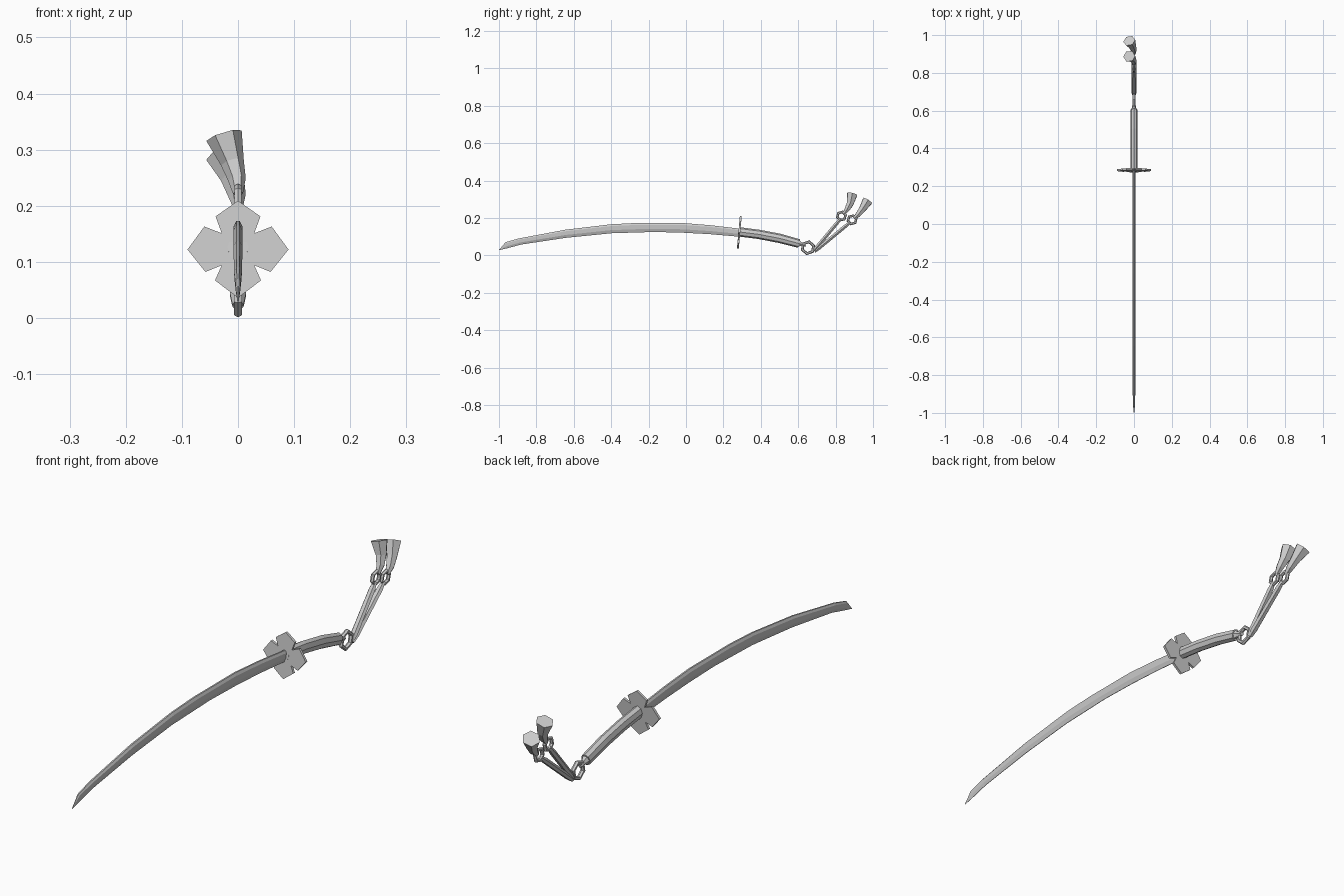
import bpy, bmesh, math
from mathutils import Vector

if "Cube" in bpy.data.objects:
    bpy.data.objects.remove(bpy.data.objects["Cube"])


def make_object(name, bm):
    bmesh.ops.recalc_face_normals(bm, faces=bm.faces)
    mesh = bpy.data.meshes.new(name)
    bm.to_mesh(mesh)
    bm.free()
    obj = bpy.data.objects.new(name, mesh)
    bpy.context.collection.objects.link(obj)
    return obj


def loft(name, rings):
    """Skin a list of equal-length point rings and cap both ends."""
    bm = bmesh.new()
    rows = [[bm.verts.new(p) for p in ring] for ring in rings]
    n = len(rows[0])
    for a, b in zip(rows, rows[1:]):
        for i in range(n):
            j = (i + 1) % n
            bm.faces.new((a[i], a[j], b[j], b[i]))
    bm.faces.new(rows[0])
    bm.faces.new(rows[-1])
    return make_object(name, bm)


def tube(name, path, radii, sides):
    """Faceted tube; each radius is (sideways, vertical)."""
    pts = [Vector(p) for p in path]
    rings = []
    for k, (p, (ru, rv)) in enumerate(zip(pts, radii)):
        t = (pts[min(k + 1, len(pts) - 1)] - pts[max(k - 1, 0)]).normalized()
        u = Vector((1, 0, 0))
        u = (u - t * u.dot(t)).normalized()
        v = t.cross(u)
        ang = [2 * math.pi * i / sides for i in range(sides)]
        rings.append([p + u * ru * math.cos(a) + v * rv * math.sin(a) for a in ang])
    return loft(name, rings)


def link(name, y, z, major, minor, spin):
    """Low-poly chain ring lying in the side plane."""
    bm = bmesh.new()
    rows = []
    for i in range(6):
        a = spin + i * math.pi / 3
        row = []
        for j in range(6):
            b = j * math.pi / 3
            r = major + minor * math.cos(b)
            row.append(bm.verts.new((minor * math.sin(b), y + r * math.cos(a), z + r * math.sin(a))))
        rows.append(row)
    for i in range(6):
        a, b = rows[i], rows[(i + 1) % 6]
        for j in range(6):
            k = (j + 1) % 6
            bm.faces.new((a[j], a[k], b[k], b[j]))
    return make_object(name, bm)


# Curved blade: spine point and edge point at each station
stations = [((-0.998, 0.031), (-1.0, 0.027)), ((-0.965, 0.07), (-0.955, 0.038)),
            ((-0.895, 0.09), (-0.88, 0.058)), ((-0.645, 0.137), (-0.64, 0.094)),
            ((-0.40, 0.166), (-0.40, 0.118)), ((-0.265, 0.173), (-0.17, 0.125)),
            ((-0.02, 0.173), (-0.015, 0.121)), ((0.13, 0.161), (0.13, 0.113)),
            ((0.285, 0.143), (0.28, 0.10))]
section = [(0.003, 0), (0.008, 0.2), (0.007, 0.65), (0.001, 1),
           (-0.001, 1), (-0.007, 0.65), (-0.008, 0.2), (-0.003, 0)]
rings = []
for k, (top, low) in enumerate(stations):
    w = (0.15, 0.6, 0.9)[k] if k < 3 else 1
    rings.append([(x * w, top[0] + (low[0] - top[0]) * f, top[1] + (low[1] - top[1]) * f)
                  for x, f in section])
loft("blade", rings)

# Four-petal guard, tilted to follow the blade
half = [(0, 0.087), (0.040, 0.059), (0.029, 0.029), (0.060, 0.041), (0.090, 0),
        (0.058, -0.040), (0.029, -0.028), (0.041, -0.055), (0, -0.086)]
outline = half + [(-x, z) for x, z in reversed(half[1:-1])]
loft("guard", [[(x, 0.285 + d + z * 0.09, 0.122 + z) for x, z in outline]
               for d in (-0.005, 0.005)])

# Handle and the neck on its end
tube("handle", [(0, 0.28, 0.126), (0, 0.39, 0.112), (0, 0.50, 0.091), (0, 0.605, 0.063)],
     [(0.019, 0.025)] * 3 + [(0.019, 0.023)], 8)
tube("handle_neck", [(0, 0.60, 0.064), (0, 0.618, 0.059), (0, 0.64, 0.052)],
     [(0.018, 0.021), (0.010, 0.011), (0.008, 0.008)], 6)

# Main ring, then two hanging rods with a ring and flared bell each
link("main_ring", 0.652, 0.041, 0.032, 0.0085, math.radians(20))
chains = [
    ((0.692, 0.035), (0.822, 0.190), (0.831, 0.210),
     [(0, 0.845, 0.222), (-0.002, 0.862, 0.247), (-0.010, 0.878, 0.277), (-0.025, 0.888, 0.325)]),
    ((0.700, 0.030), (0.872, 0.172), (0.888, 0.190),
     [(0, 0.900, 0.198), (-0.002, 0.921, 0.219), (-0.010, 0.944, 0.249), (-0.025, 0.970, 0.290)]),
]
for i, (start, end, ring, bell) in enumerate(chains, 1):
    s, e = Vector((0, *start)), Vector((0, *end))
    path = [s + (e - s) * f for f in (-0.07, 0.05, 0.9, 1.04)]
    tube(f"rod_{i}", path, [(0.010, 0.008), (0.014, 0.011), (0.013, 0.011), (0.008, 0.007)], 6)
    link(f"rod_ring_{i}", ring[0], ring[1], 0.023, 0.0075, math.radians(15))
    tube(f"bell_{i}", bell, [(0.009, 0.009), (0.016, 0.016), (0.021, 0.021), (0.033, 0.031)], 6)
